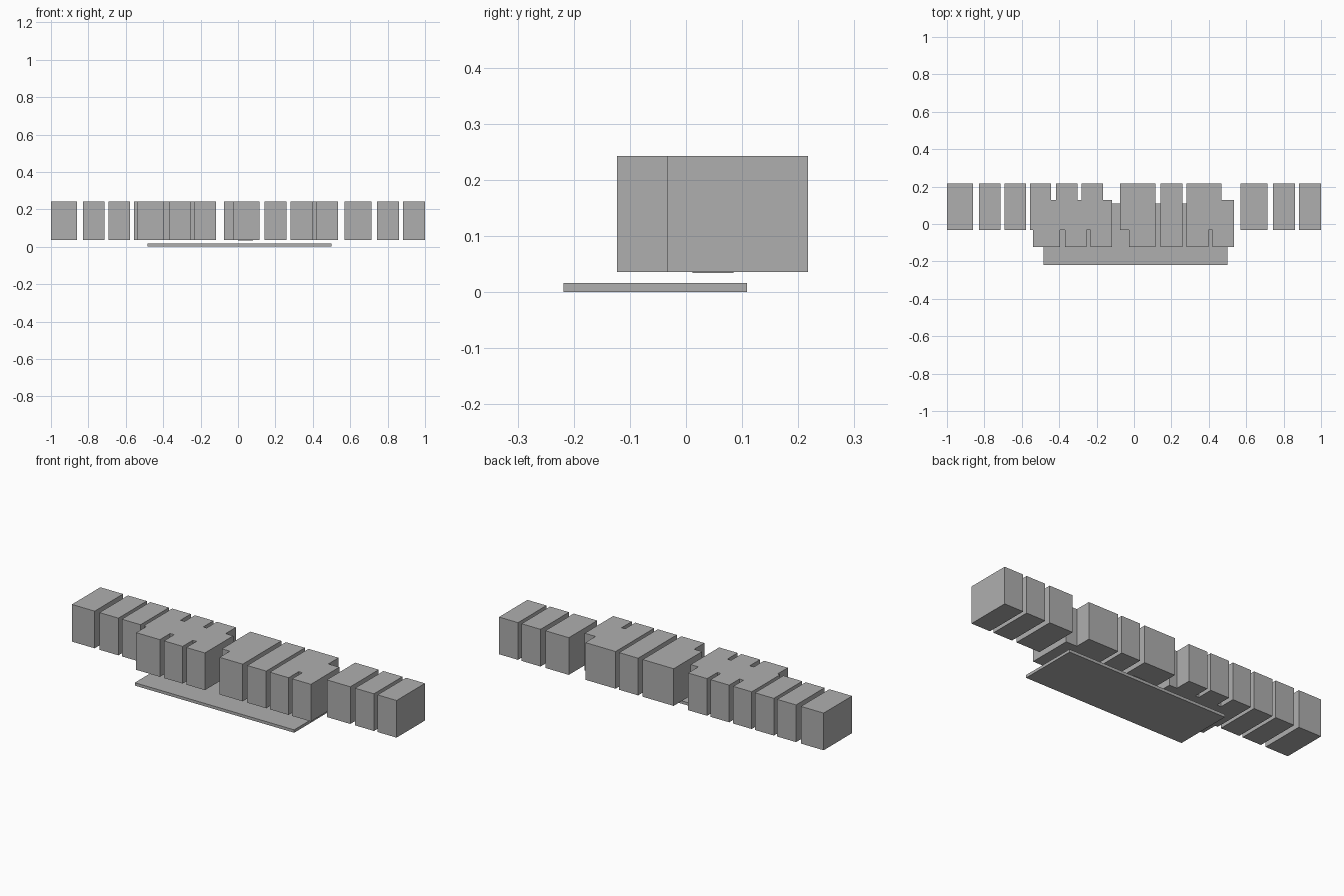
import bpy

if "Cube" in bpy.data.objects:
    bpy.data.objects.remove(bpy.data.objects["Cube"])

grey = bpy.data.materials.new("mid_grey")
grey.diffuse_color = (0.43, 0.43, 0.43, 1)
grey.use_nodes = True
grey.node_tree.nodes["Principled BSDF"].inputs["Base Color"].default_value = grey.diffuse_color


def box(name, x, y, z):
    """Box from (min, max) ranges on each axis."""
    bpy.ops.mesh.primitive_cube_add(size=1)
    ob = bpy.context.object
    ob.name = name
    for i, (lo, hi) in enumerate((x, y, z)):
        ob.location[i] = (lo + hi) / 2
        ob.scale[i] = hi - lo
    bpy.ops.object.transform_apply(location=True, rotation=False, scale=True)
    ob.data.materials.append(grey)
    return ob


BLOCK_Z = (0.036, 0.243)

# Back row: three end blocks on each side, six in the middle
back_row = [(-1.0, -0.86), (-0.83, -0.714), (-0.693, -0.577),
            (-0.557, -0.443), (-0.418, -0.303), (-0.282, -0.165),
            (-0.076, 0.115), (0.143, 0.26), (0.282, 0.468),
            (0.57, 0.715), (0.744, 0.861), (0.883, 1.0)]
for i, xr in enumerate(back_row):
    box(f"back_block_{i + 1}", xr, (-0.033, 0.217), BLOCK_Z)

# Front row: overlaps the middle of the back row
front_row = [(-0.541, -0.395), (-0.37, -0.255), (-0.232, -0.118),
             (-0.027, 0.115), (0.143, 0.26), (0.282, 0.398), (0.42, 0.535)]
for i, xr in enumerate(front_row):
    box(f"front_block_{i + 1}", xr, (-0.123, 0.127), BLOCK_Z)

# Thin floor plate below the blocks, and a small pad under one block
box("base_plate", (-0.483, 0.499), (-0.218, 0.109), (0.0, 0.016))
box("under_pad", (0.0, 0.08), (0.012, 0.085), (0.034, 0.037))
